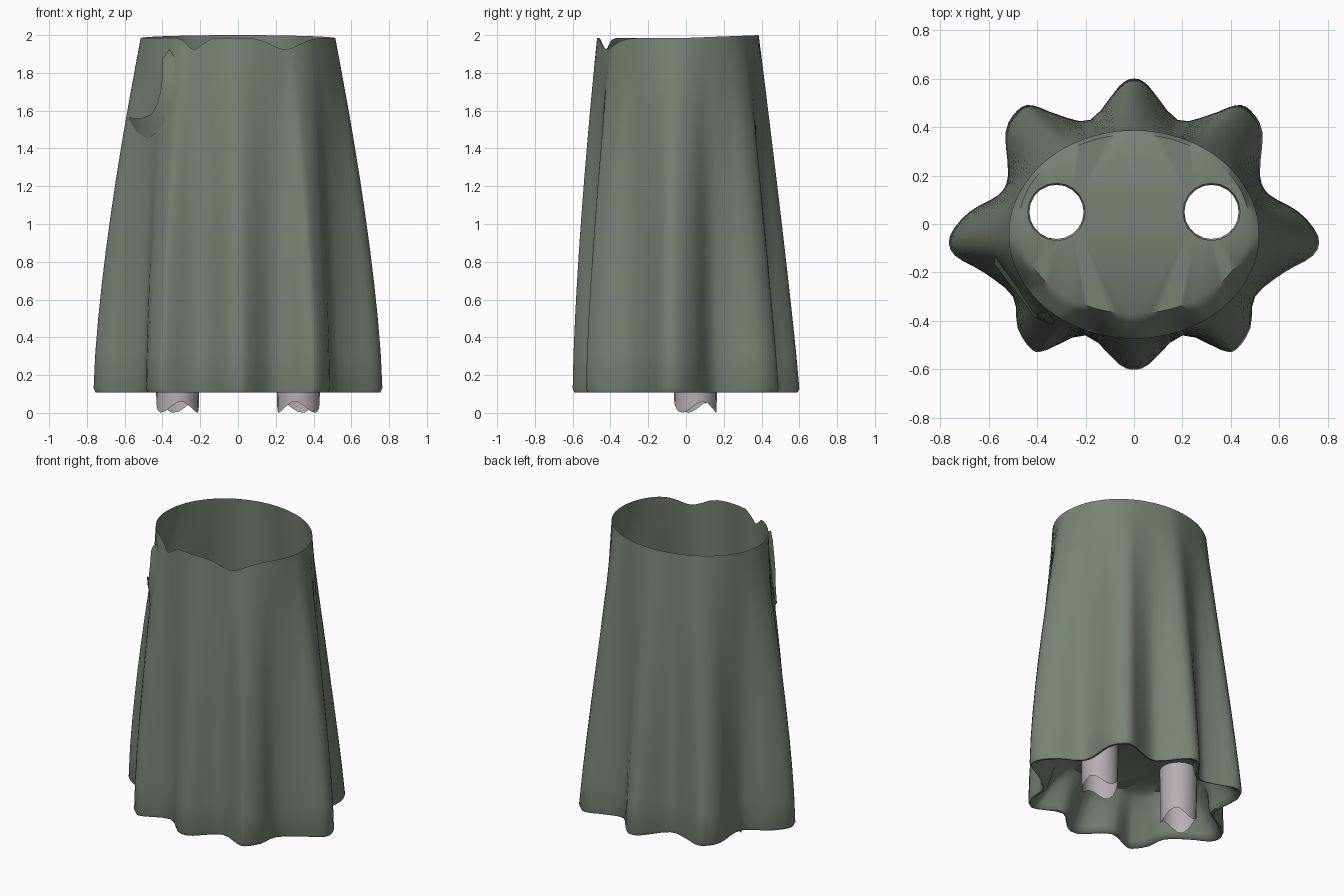
import bpy, bmesh, math
from mathutils import Vector
from mathutils.bvhtree import BVHTree

if "Cube" in bpy.data.objects:
    bpy.data.objects.remove(bpy.data.objects["Cube"])


def material(name, rgb):
    m = bpy.data.materials.new(name)
    m.diffuse_color = (*rgb, 1)
    m.use_nodes = True
    m.node_tree.nodes["Principled BSDF"].inputs["Base Color"].default_value = m.diffuse_color
    return m


cloth = material("grey_green_cloth", (0.19, 0.225, 0.18))
pale = material("pale_grey", (0.46, 0.43, 0.45))


def finish(name, bm, mat, angle=40, recalc=True):
    if recalc:
        bmesh.ops.recalc_face_normals(bm, faces=bm.faces)
    me = bpy.data.meshes.new(name)
    bm.to_mesh(me)
    bm.free()
    ob = bpy.data.objects.new(name, me)
    bpy.context.collection.objects.link(ob)
    me.materials.append(mat)
    bpy.ops.object.select_all(action='DESELECT')
    ob.select_set(True)
    bpy.context.view_layer.objects.active = ob
    bpy.ops.object.shade_smooth_by_angle(angle=math.radians(angle))
    return ob


def bridge(bm, a, b, closed=True):
    n = len(a)
    for i in range(n if closed else n - 1):
        j = (i + 1) % n
        bm.faces.new((a[i], a[j], b[j], b[i]))


# Hem outline, right half from back to front, then mirrored
half = [(0, .60), (.06, .57), (.18, .43), (.31, .45), (.42, .49), (.48, .47),
        (.53, .38), (.52, .20), (.56, .12), (.68, .05), (.76, -.05),
        (.74, -.13), (.62, -.20), (.50, -.30), (.48, -.43), (.42, -.52),
        (.36, -.52), (.20, -.46), (.06, -.58), (0, -.60)]
ctrl = [Vector(p) for p in half + [(-x, y) for x, y in half[-2:0:-1]]]


def smooth_loop(pts, k=3):
    out, n = [], len(pts)
    for i in range(n):
        a, b, c, d = (pts[(i + o) % n] for o in (-1, 0, 1, 2))
        for s in range(k):
            t = s / k
            out.append(b + .5 * ((c - a) * t + (2*a - 5*b + 4*c - d) * t*t
                                 + (3*b - a - 3*c + d) * t**3))
    return out


hem = smooth_loop(ctrl)


def on_ellipse(p, cy, a, b):
    t = math.atan2((p.y - cy) / b, p.x / a)
    return Vector((a * math.cos(t), cy + b * math.sin(t)))


waist = [on_ellipse(p, -.043, .515, .428) for p in hem]
inner = [on_ellipse(p, 0, .475, .37) for p in hem]


def rim_height(p):
    z = 1.985 + .015 * max(0, p.y / .385)
    if p.y < -.2:
        z -= .065 * math.exp(-((p.x + .23) / .05) ** 2)
        z -= .06 * math.exp(-((p.x - .25) / .10) ** 2)
    return z


# Skirt: flared folds from the waist, a turned hem and an inner floor
bm = bmesh.new()
rings = []
STEPS = 10
for s in range(STEPS + 1):
    f = s / STEPS
    ring = []
    for w, h in zip(waist, hem):
        power = 1.1 if h.y > .25 else 1.45
        p = w.lerp(h, 1 - (1 - f) ** power)
        z = rim_height(w) * (1 - f) + .13 * f
        ring.append(bm.verts.new((p.x, p.y, z)))
    rings.append(ring)
for scale, blend, z in ((.985, 0, .108), (.95, 0, .112), (.93, .05, .14),
                        (1, .55, .27), (1, .85, .35), (1, 1, .38)):
    ring = []
    for h, e in zip(hem, inner):
        p = (h * scale).lerp(e, blend)
        ring.append(bm.verts.new((p.x, p.y, z)))
    rings.append(ring)
for a, b in zip(rings, rings[1:]):
    bridge(bm, a, b)

# Floor with two leg openings
N = 20
LEG_X, LEG_Y, LEG_R = .32, .05, .118
edges = [bm.edges.get((rings[-1][i - 1], rings[-1][i])) for i in range(len(hem))]
for sx in (-1, 1):
    c = [bm.verts.new((sx * LEG_X + LEG_R * math.cos(2 * math.pi * i / N),
                       LEG_Y + LEG_R * math.sin(2 * math.pi * i / N), .38))
         for i in range(N)]
    edges += [bm.edges.new((c[i - 1], c[i])) for i in range(N)]
bmesh.ops.triangle_fill(bm, edges=edges, use_beauty=True)
bm.normal_update()
surface = BVHTree.FromBMesh(bm)
finish("skirt", bm, cloth, 50)

# Legs: open tubes with ragged lower ends
for sx, side in ((-1, "left"), (1, "right")):
    bm = bmesh.new()
    loops = []
    for k in range(3):
        loop = []
        for i in range(N):
            t = 2 * math.pi * i / N
            rag = .03 + .03 * math.sin(3 * t + sx * .5)
            z = (.38, .2, rag)[k]
            r = LEG_R - .003 * k
            loop.append(bm.verts.new((sx * LEG_X + r * math.cos(t),
                                      LEG_Y + r * math.sin(t), z)))
        loops.append(loop)
    for a, b in zip(loops, loops[1:]):
        bridge(bm, a, b)
    finish(side + "_leg", bm, pale)

# Torn fold: crescent lip on the upper left front
outer = [(-.575, 1.55), (-.54, 1.49), (-.48, 1.45), (-.42, 1.49), (-.38, 1.55),
         (-.35, 1.65), (-.33, 1.76), (-.335, 1.88), (-.36, 1.92)]
inside = [(-.575, 1.565), (-.55, 1.56), (-.51, 1.56), (-.46, 1.58), (-.43, 1.63),
          (-.41, 1.70), (-.40, 1.78), (-.40, 1.87), (-.37, 1.92)]


def on_skirt(x, z, lift):
    hit = surface.ray_cast(Vector((x, -2, z)), Vector((0, 1, 0)))[0]
    return (x, (hit.y if hit else -.1) - lift, z)


bm = bmesh.new()
lo = [bm.verts.new(on_skirt(x, z, .004)) for x, z in outer]
hi = [bm.verts.new(on_skirt(x, z, .045)) for x, z in inside]
bridge(bm, lo, hi, closed=False)
bm.normal_update()
if sum(f.normal.y for f in bm.faces) > 0:
    bmesh.ops.reverse_faces(bm, faces=bm.faces)
finish("torn_fold", bm, cloth, recalc=False)
